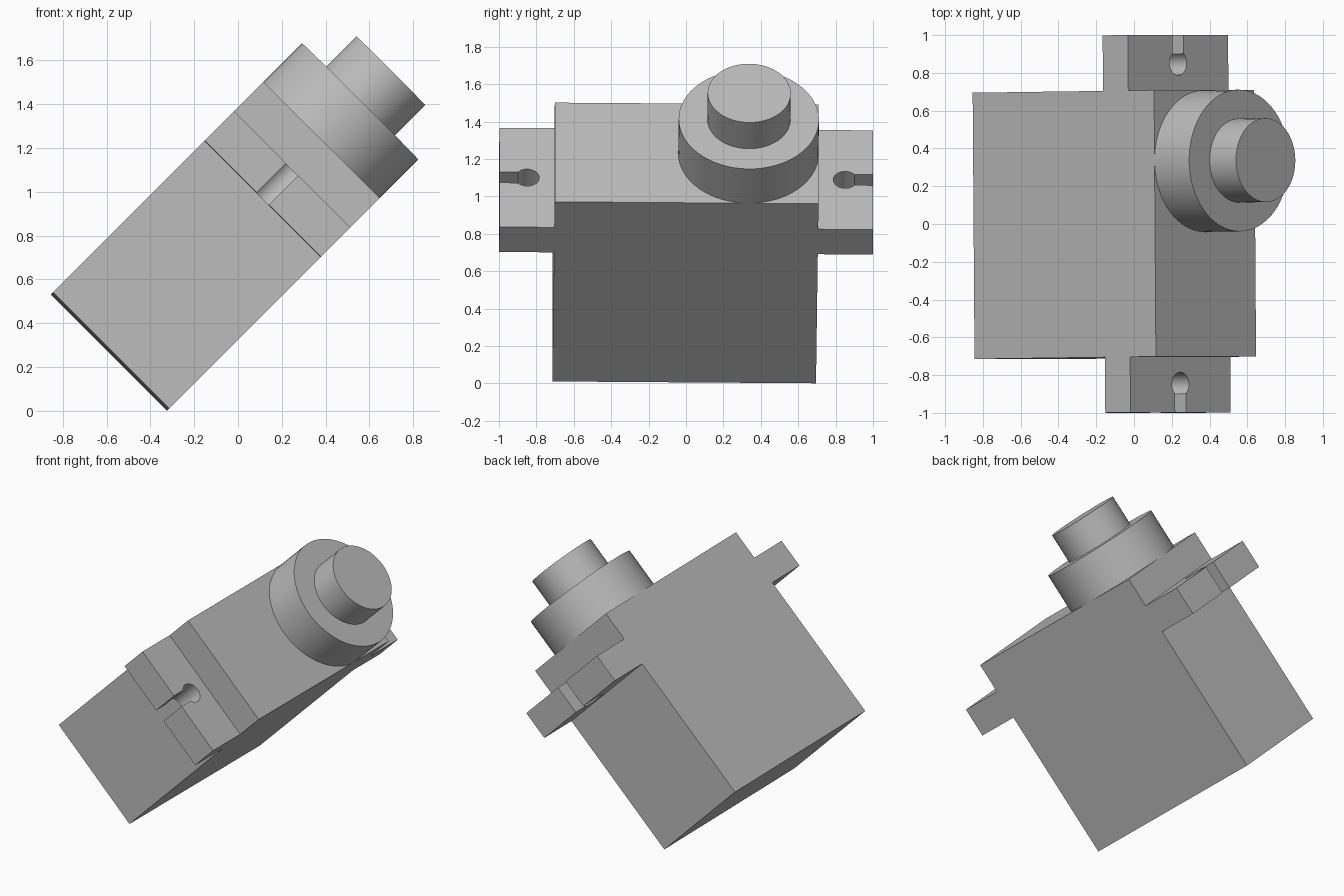
import bpy
import bmesh
import math
from mathutils import Matrix

cube = bpy.data.objects.get("Cube")
if cube:
    bpy.data.objects.remove(cube, do_unlink=True)

# One plain grey plastic
grey = bpy.data.materials.new("grey plastic")
grey.use_nodes = True
colour = (0.5, 0.5, 0.5, 1)
grey.diffuse_color = colour
grey.node_tree.nodes["Principled BSDF"].inputs["Base Color"].default_value = colour

# The motor lies tilted on one long edge; local z is the shaft axis
TILT = (Matrix.Translation((-0.584, -0.01, 0.271))
        @ Matrix.Rotation(math.radians(45), 4, 'Y')
        @ Matrix.Rotation(-0.0099, 4, 'X'))

HALF_W, HALF_L = 0.375, 0.705
CASE_TOP, COLLAR_TOP, SHAFT_TOP = 1.358, 1.617, 1.815
TAB_LOW, TAB_HIGH, TAB_END = 0.976, 1.165, 0.999
SHAFT_Y = HALF_L - HALF_W


def prism(name, outline, low, high, smooth=False):
    """Extrude an outline along the shaft axis and tilt it into place."""
    bm = bmesh.new()
    face = bm.faces.new([bm.verts.new((x, y, low)) for x, y in outline])
    top = bmesh.ops.extrude_face_region(bm, geom=[face])["geom"]
    verts = [v for v in top if isinstance(v, bmesh.types.BMVert)]
    bmesh.ops.translate(bm, verts=verts, vec=(0, 0, high - low))
    bmesh.ops.recalc_face_normals(bm, faces=bm.faces)
    bm.transform(TILT)
    mesh = bpy.data.meshes.new(name)
    bm.to_mesh(mesh)
    bm.free()
    mesh.materials.append(grey)
    obj = bpy.data.objects.new(name, mesh)
    bpy.context.collection.objects.link(obj)
    if smooth:
        bpy.ops.object.select_all(action='DESELECT')
        obj.select_set(True)
        bpy.context.view_layer.objects.active = obj
        bpy.ops.object.shade_smooth_by_angle(angle=math.radians(30))
    return obj


def arc(y, radius, start, sweep, steps):
    return [(radius * math.cos(start + sweep * i / steps),
             y + radius * math.sin(start + sweep * i / steps))
            for i in range(steps + 1)]


# Rectangular case
prism("case", [(-HALF_W, -HALF_L), (HALF_W, -HALF_L),
               (HALF_W, HALF_L), (-HALF_W, HALF_L)], 0, CASE_TOP)

# Mounting tabs with a keyhole slot open at the end
slot, hole, hole_y = 0.04, 0.064, 0.85
half_gap = math.asin(slot / hole)
keyhole = arc(hole_y, hole, math.pi / 2 - half_gap, 2 * half_gap - 2 * math.pi, 28)
tab = ([(-HALF_W, HALF_L), (HALF_W, HALF_L), (HALF_W, TAB_END), (slot, TAB_END)]
       + keyhole + [(-slot, TAB_END), (-HALF_W, TAB_END)])
for name, side in (("back_mounting_tab", 1), ("front_mounting_tab", -1)):
    prism(name, [(x, side * y) for x, y in tab], TAB_LOW, TAB_HIGH, smooth=True)

# Gear collar and output shaft
for name, radius, low, high in (("gear_collar", HALF_W, CASE_TOP, COLLAR_TOP),
                                ("output_shaft", 0.222, COLLAR_TOP, SHAFT_TOP)):
    circle = arc(SHAFT_Y, radius, 0, 2 * math.pi, 64)[:-1]
    prism(name, circle, low, high, smooth=True)
